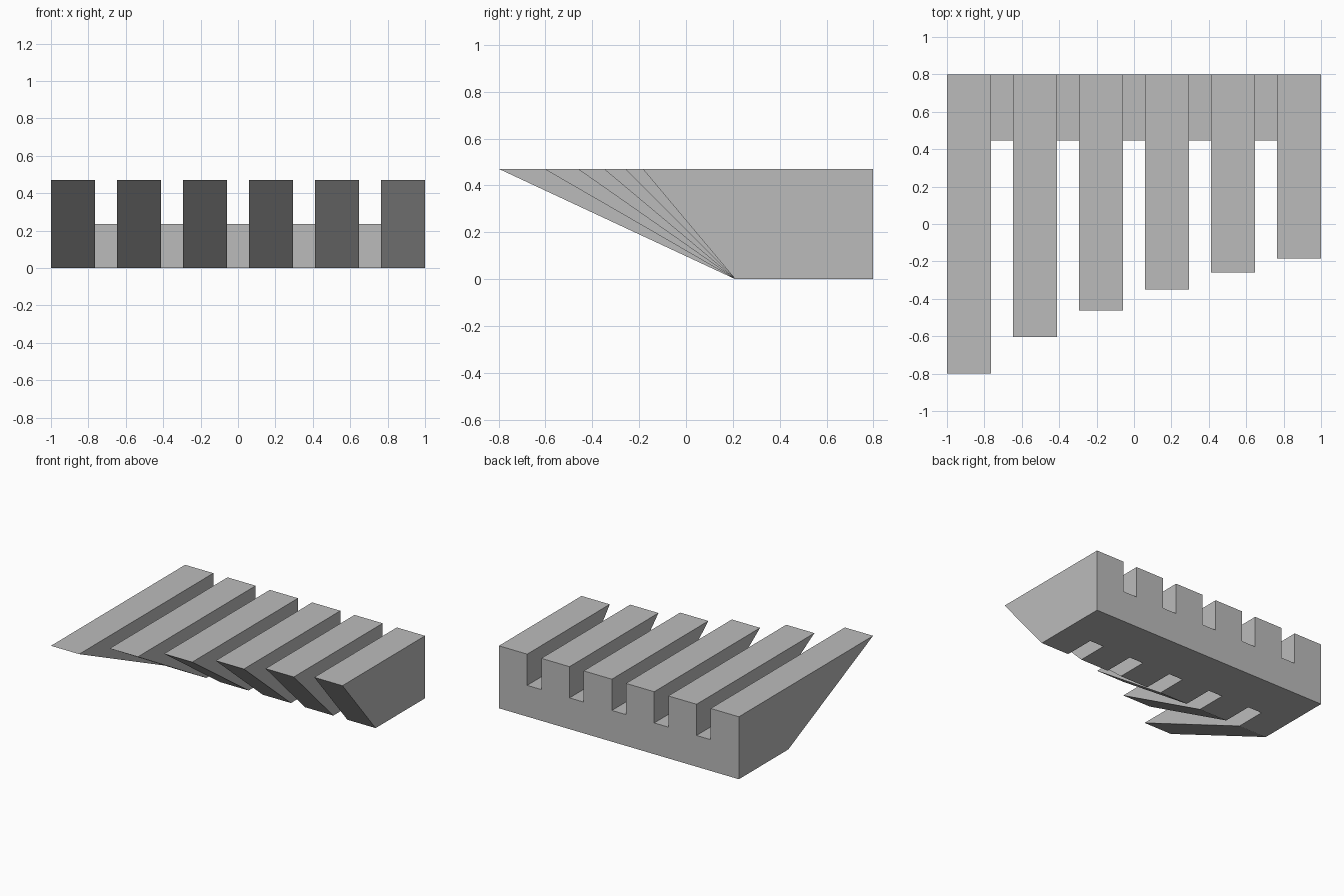
import bpy
import bmesh
import math

if "Cube" in bpy.data.objects:
    bpy.data.objects.remove(bpy.data.objects["Cube"], do_unlink=True)

BARS = 6
U = 2 / 8.5                # bar width
PITCH = 1.5 * U
HEIGHT = 2 * U
BACK = 0.7986
FOOT = BACK - 2.5 * U      # front edge of the flat underside

grey = bpy.data.materials.new("plain_grey")
grey.use_nodes = True
colour = (0.5, 0.5, 0.5, 1)
grey.diffuse_color = colour
grey.node_tree.nodes["Principled BSDF"].inputs["Base Color"].default_value = colour


def extrude_profile(name, profile, x0, x1):
    """Prism with a (y, z) side profile, running from x0 to x1."""
    bm = bmesh.new()
    face = bm.faces.new([bm.verts.new((x0, y, z)) for y, z in profile])
    grown = bmesh.ops.extrude_face_region(bm, geom=[face])
    moved = [v for v in grown["geom"] if isinstance(v, bmesh.types.BMVert)]
    bmesh.ops.translate(bm, verts=moved, vec=(x1 - x0, 0, 0))
    bmesh.ops.recalc_face_normals(bm, faces=bm.faces)
    mesh = bpy.data.meshes.new(name)
    bm.to_mesh(mesh)
    bm.free()
    mesh.materials.append(grey)
    obj = bpy.data.objects.new(name, mesh)
    bpy.context.collection.objects.link(obj)
    return obj


for i in range(BARS):
    # Overhanging bar, its underside 5 degrees steeper each time
    x = -1 + i * PITCH
    tip = FOOT - HEIGHT / math.tan(math.radians(25 + 5 * i))
    extrude_profile(f"overhang_bar_{i + 1}",
                    [(FOOT, 0), (BACK, 0), (BACK, HEIGHT), (tip, HEIGHT)],
                    x, x + U)
    # Low link joining this bar to the next
    if i < BARS - 1:
        front = BACK - 1.5 * U
        extrude_profile(f"link_{i + 1}",
                        [(front, 0), (BACK, 0), (BACK, U), (front, U)],
                        x + U, x + PITCH)
